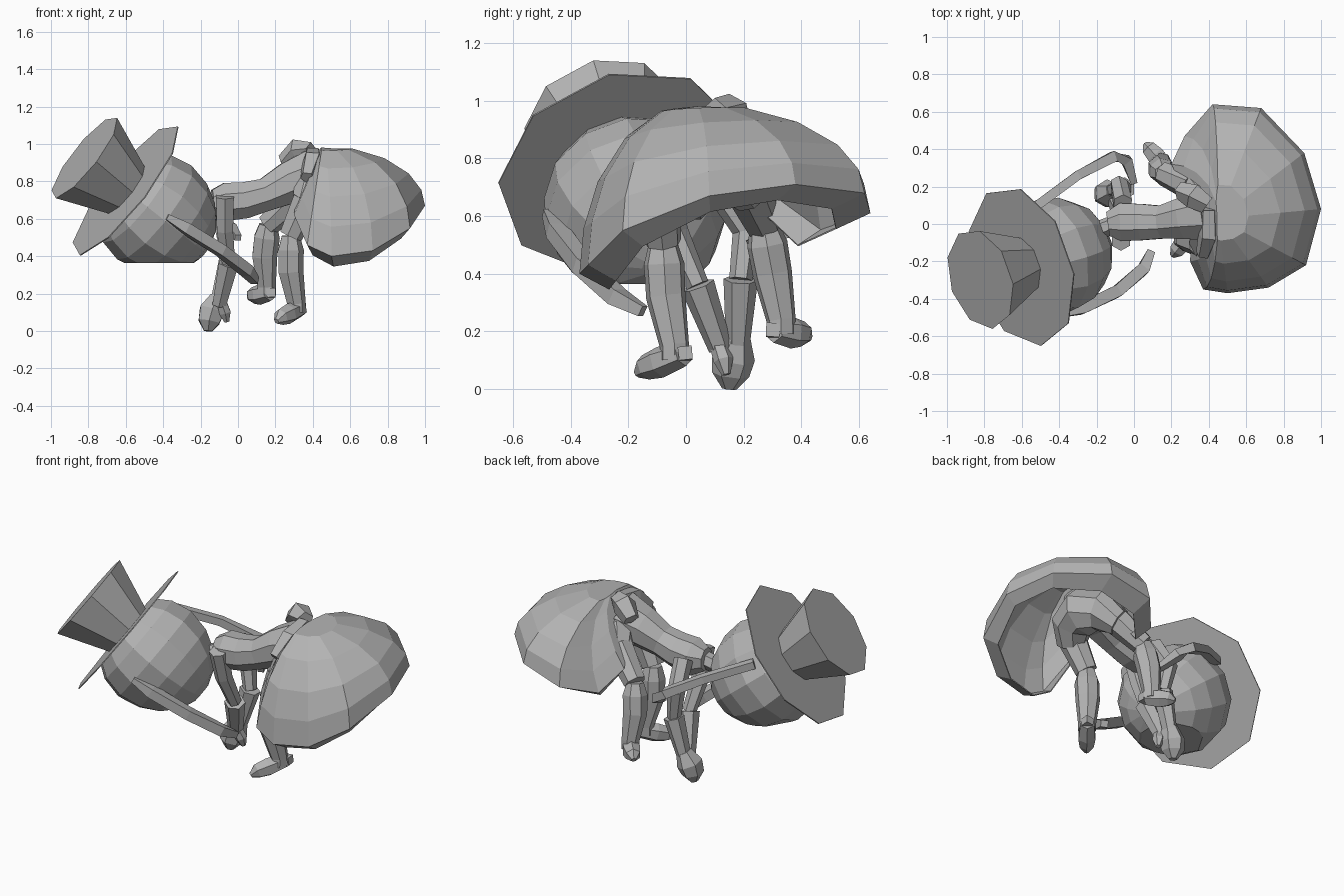
import bpy, bmesh, math
from mathutils import Vector

cube = bpy.data.objects.get("Cube")
if cube:
    bpy.data.objects.remove(cube)

grey = bpy.data.materials.new("matte_grey")
grey.use_nodes = True
grey.diffuse_color = (0.45, 0.45, 0.45, 1)
grey.node_tree.nodes["Principled BSDF"].inputs["Base Color"].default_value = (0.45, 0.45, 0.45, 1)


def finish(name, bm):
    bmesh.ops.recalc_face_normals(bm, faces=bm.faces)
    mesh = bpy.data.meshes.new(name)
    bm.to_mesh(mesh)
    bm.free()
    mesh.materials.append(grey)
    obj = bpy.data.objects.new(name, mesh)
    bpy.context.collection.objects.link(obj)
    return obj


def loft(name, rings, end_cap=True, floor=None):
    """Skin a list of equally long point rings, optionally cut level at a height."""
    bm = bmesh.new()
    rows = [[bm.verts.new(p) for p in ring] for ring in rings]
    n = len(rows[0])
    for a, b in zip(rows, rows[1:]):
        for i in range(n):
            j = (i + 1) % n
            bm.faces.new((a[i], a[j], b[j], b[i]))
    bm.faces.new(rows[0])
    if end_cap:
        bm.faces.new(rows[-1])
    if floor is not None:
        bmesh.ops.bisect_plane(bm, geom=bm.verts[:] + bm.edges[:] + bm.faces[:],
                               plane_co=(0, 0, floor), plane_no=(0, 0, 1), clear_inner=True)
        bmesh.ops.holes_fill(bm, edges=[e for e in bm.edges if e.is_boundary])
    return finish(name, bm)


def circle(centre, normal, radius, sides, up=(0, 1, 0), flat=1.0, phase=0.0):
    normal = Vector(normal).normalized()
    u = Vector(up).cross(normal).normalized()
    v = normal.cross(u)
    angles = [2 * math.pi * i / sides + phase for i in range(sides)]
    return [Vector(centre) + radius * (math.cos(a) * u + flat * math.sin(a) * v) for a in angles]


def tube(name, path, sides=6, up=(0, 1, 0), flat=1.0):
    """Tapered limb through (x, y, z, radius) stations."""
    pts = [Vector(p[:3]) for p in path]
    rings = []
    for i, p in enumerate(pts):
        tangent = pts[min(i + 1, len(pts) - 1)] - pts[max(i - 1, 0)]
        rings.append(circle(p, tangent, path[i][3], sides, up, flat, math.pi / sides))
    return loft(name, rings)


# Hat: thin brim disc and flared crown on a shared tilted axis
axis = Vector((-0.76, -0.24, 0.60)).normalized()
brim = Vector((-0.60, -0.225, 0.755))


def along(steps, sides, phase=0.0):
    return [circle(brim + axis * t, axis, r, sides, phase=phase) for t, r in steps]


loft("hat_brim", along([(-0.003, 0.44), (0.003, 0.44)], 9, -0.1))
loft("hat_crown", along([(0.0, 0.16), (0.29, 0.275)], 9, -0.1))

# Hair: rounded bell under the brim, cut level along the bottom
loft("hair", along([(0, 0.24), (-0.08, 0.295), (-0.2, 0.32), (-0.33, 0.295),
                    (-0.43, 0.24), (-0.51, 0.15), (-0.545, 0.06)], 12), floor=0.365)

# Long flat strands hanging from the head
tube("front_strand", [(-0.38, -0.48, 0.61, 0.025), (-0.28, -0.45, 0.55, 0.045), (-0.09, -0.36, 0.43, 0.045),
                      (0.05, -0.24, 0.32, 0.045), (0.09, -0.15, 0.27, 0.03)], 4, (0, 0, 1), 0.9)
tube("back_strand", [(-0.53, 0.09, 0.80, 0.035), (-0.30, 0.26, 0.71, 0.035), (-0.11, 0.36, 0.61, 0.04),
                     (-0.04, 0.34, 0.55, 0.04), (0.0, 0.22, 0.50, 0.025)], 4, (0, 0, 1), 0.9)

# Bent-over torso, neck and hips
tube("torso", [(-0.14, 0, 0.69, 0.07), (-0.07, 0.01, 0.69, 0.11), (0.04, 0.01, 0.70, 0.105),
               (0.15, 0.01, 0.73, 0.095), (0.27, 0.03, 0.79, 0.12), (0.40, 0.05, 0.83, 0.15)], 8)
tube("neck", [(-0.26, -0.06, 0.62, 0.05), (-0.10, 0, 0.69, 0.05)])
tube("hips", [(0.36, -0.12, 0.66, 0.08), (0.41, -0.05, 0.75, 0.12), (0.42, 0.05, 0.78, 0.14),
              (0.38, 0.16, 0.76, 0.12), (0.30, 0.23, 0.68, 0.08)], 8, (1, 0, 0))

# Arms hanging to the ground, with flared cuffs and closed hands
arms = {
    "right": [(-0.07, -0.09, 0.72), (-0.07, -0.04, 0.54), (-0.05, 0.04, 0.36), (-0.10, 0.12, 0.14)],
    "left": [(-0.06, 0.11, 0.71), (-0.08, 0.21, 0.55), (-0.05, 0.19, 0.38), (-0.11, 0.18, 0.16)],
}
for side, (shoulder, elbow, cuff, wrist) in arms.items():
    tube(side + "_upper_arm", [(*shoulder, 0.055), (*elbow, 0.05), (*cuff, 0.04)])
    tube(side + "_cuff", [(*cuff, 0.06), (*wrist, 0.042)])
tube("left_hand", [(-0.11, 0.18, 0.18, 0.045), (-0.14, 0.165, 0.11, 0.075),
                   (-0.155, 0.155, 0.05, 0.065), (-0.16, 0.15, 0.0, 0.025)])
tube("right_hand", [(-0.09, 0.11, 0.16, 0.03), (-0.07, 0.13, 0.10, 0.035), (-0.06, 0.14, 0.05, 0.015)])

# Legs in tall boots, each with a foot and a heel
legs = {
    "right": [(0.37, -0.10, 0.70), (0.28, -0.08, 0.51), (0.28, -0.07, 0.32), (0.31, -0.04, 0.15)],
    "left": [(0.32, 0.20, 0.72), (0.16, 0.27, 0.57), (0.14, 0.30, 0.40), (0.15, 0.33, 0.24)],
}
toes = {"right": (-0.08, -0.10, -0.075), "left": (-0.07, 0.075, -0.05)}
drop = Vector((0, 0, 0.05))
for side, (hip, knee, calf, ankle) in legs.items():
    tube(side + "_thigh", [(*hip, 0.085), (*knee, 0.065)], 7)
    a, d, k = Vector(ankle), Vector(toes[side]), Vector(knee)
    shin = k.lerp(Vector(calf), 0.4)
    tube(side + "_boot", [(*k, 0.05), (*shin, 0.072), (*calf, 0.07), (*a, 0.052), (*(a - drop), 0.052)], 7)
    tube(side + "_foot", [(*(a - d * 0.3 - drop), 0.045), (*(a + d * 0.5 - drop * 0.4), 0.055),
                          (*(a + d), 0.045), (*(a + d * 1.3), 0.015)], 6, (0, 0, 1))
    tube(side + "_heel", [(*(a - d * 0.35 - drop * 0.6), 0.035), (*(a - d * 0.4 - drop * 1.6), 0.033)], 4)

# Draped bell skirt: rounded ribs from the waist to an uneven widest ring,
# hollow on the side facing the torso, then a lip tucked inwards
widest = [(1.0, 0.08, 0.67), (0.91, 0.38, 0.71), (0.68, 0.62, 0.68), (0.42, 0.64, 0.61), (0.27, 0.47, 0.55),
          (0.20, 0.32, 0.66), (0.31, 0.08, 0.80), (0.30, -0.20, 0.62), (0.37, -0.35, 0.46),
          (0.50, -0.37, 0.40), (0.72, -0.34, 0.43), (0.92, -0.22, 0.55)]
waist = Vector((0.45, 0.03, 0.99))
rings = []
for t in (0.3, 0.65, 1.0, 1.3, math.pi / 2):
    s, c = math.sin(t), math.cos(t)
    rings.append([(waist.x + (x - waist.x) * (s if x > waist.x else 1 - c),
                   waist.y + (y - waist.y) * s, z + (waist.z - z) * c) for x, y, z in widest])
rings.append([(0.58 + (x - 0.58) * 0.86, 0.1 + (y - 0.1) * 0.78, z - 0.055) for x, y, z in widest])
skirt = loft("skirt", rings, end_cap=False)
shell = skirt.modifiers.new("thickness", 'SOLIDIFY')
shell.thickness = 0.006

# Waist bow resting on the back
tube("waist_bow", [(0.25, 0.18, 0.90, 0.05), (0.32, 0.15, 0.96, 0.07), (0.39, 0.10, 0.96, 0.05)], 5)
tube("waist_sash", [(0.37, -0.16, 0.82, 0.04), (0.40, -0.06, 0.91, 0.06), (0.40, 0.08, 0.94, 0.05)], 5, (1, 0, 0))
